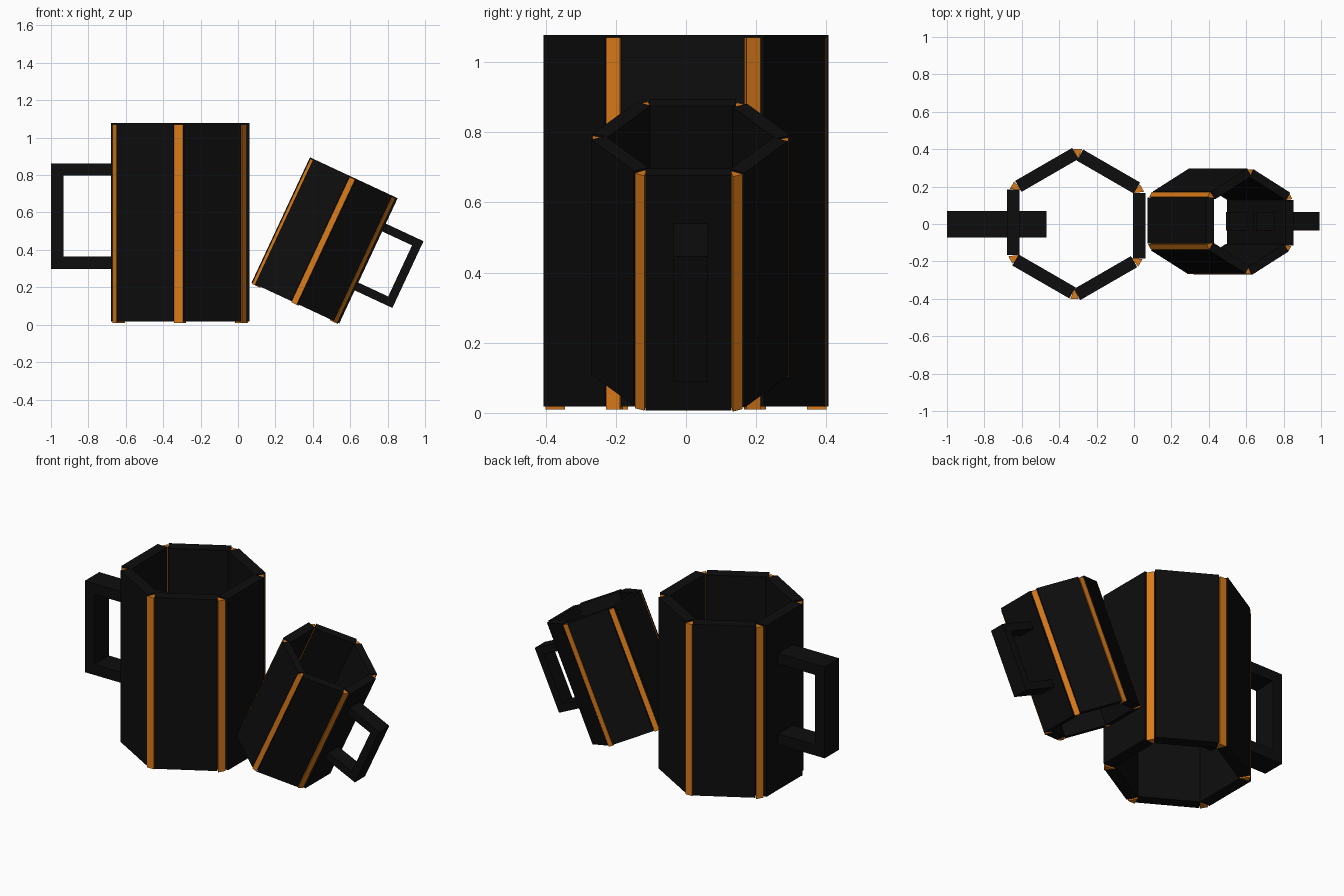
import bpy, bmesh, math
from mathutils import Matrix, Vector

if "Cube" in bpy.data.objects:
    bpy.data.objects.remove(bpy.data.objects["Cube"])


def material(name, color):
    m = bpy.data.materials.new(name)
    m.diffuse_color = color
    m.use_nodes = True
    m.node_tree.nodes["Principled BSDF"].inputs["Base Color"].default_value = m.diffuse_color
    return m


BLACK = material("black", (0.004, 0.004, 0.004, 1))
ORANGE = material("orange", (0.70, 0.20, 0.01, 1))


def prism(name, profile, extrude, place, mat):
    """Extrude a closed planar profile along a vector and bake its placement."""
    bm = bmesh.new()
    face = bm.faces.new([bm.verts.new(p) for p in profile])
    top = bmesh.ops.extrude_face_region(bm, geom=[face])
    verts = [g for g in top["geom"] if isinstance(g, bmesh.types.BMVert)]
    bmesh.ops.translate(bm, verts=verts, vec=Vector(extrude))
    bm.transform(place)
    bmesh.ops.recalc_face_normals(bm, faces=bm.faces[:])
    mesh = bpy.data.meshes.new(name)
    bm.to_mesh(mesh)
    bm.free()
    mesh.materials.append(mat)
    obj = bpy.data.objects.new(name, mesh)
    bpy.context.collection.objects.link(obj)
    return obj


HEIGHT, THICK, HALF_W, SHIFT = 1.06, 0.068, 0.176, -0.009


def mug(prefix, place):
    for i in range(6):
        # Wall panel: a flat slab, slanted ones sit slightly closer in
        a = 0.371 if i % 3 == 0 else 0.363
        turn = Matrix.Rotation(math.radians(60 * i), 4, 'Z')
        lo, hi = SHIFT - HALF_W, SHIFT + HALF_W
        slab = [(a - THICK, lo, 0), (a, lo, 0), (a, hi, 0), (a - THICK, hi, 0)]
        prism(f"{prefix}_wall_panel_{i}", slab, (0, 0, HEIGHT), place @ turn, BLACK)

        # Corner strip: triangular filler between two panels, set a bit lower
        turn = Matrix.Rotation(math.radians(60 * i + 30), 4, 'Z')
        z = -0.008
        wedge = [(0.345, SHIFT, z), (0.401, SHIFT - 0.023, z), (0.401, SHIFT + 0.023, z)]
        prism(f"{prefix}_corner_strip_{i}", wedge, (0, 0, HEIGHT), place @ turn, ORANGE)

    # Handle: square U whose arms run through the wall
    x0, x1, z0, z1, t = -0.69, -0.16, 0.28, 0.845, 0.066
    u = [(x1, z0), (x1, z0 + t), (x0 + t, z0 + t), (x0 + t, z1 - t),
         (x1, z1 - t), (x1, z1), (x0, z1), (x0, z0)]
    prism(f"{prefix}_handle", [(x, -0.072, z) for x, z in u], (0, 0.142, 0), place, BLACK)


# Upright large mug
mug("large_mug", Matrix.Translation((-0.309, 0, 0.018)))

# Small mug leaning against it, handle on the far side
mug("small_mug", Matrix.Translation((0.307, 0.013, 0.116))
    @ Matrix.Rotation(math.radians(25), 4, 'Y')
    @ Matrix.Rotation(math.pi, 4, 'Z')
    @ Matrix.Scale(0.697, 4))
